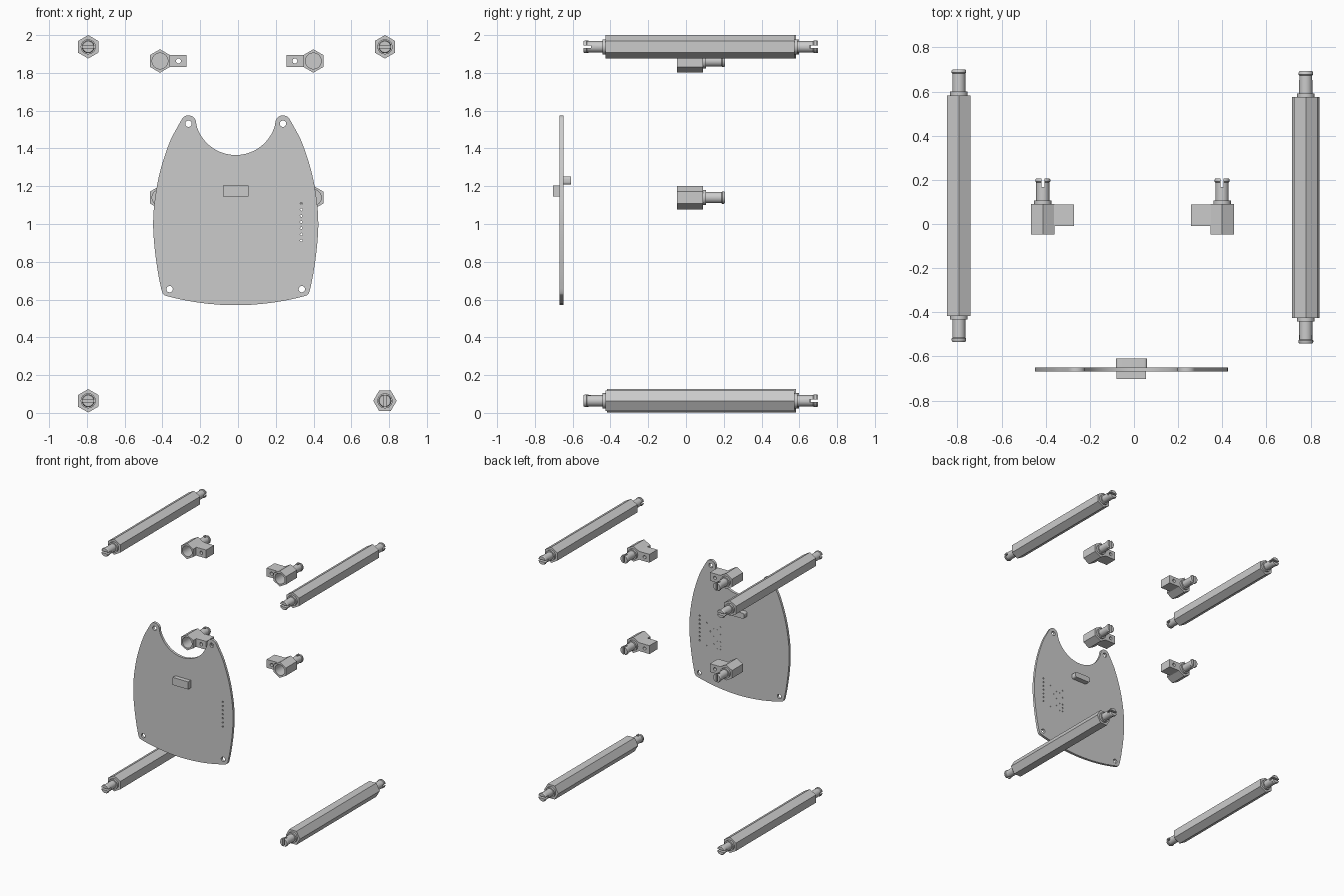
import bpy, bmesh, math, random
from mathutils import Vector

if "Cube" in bpy.data.objects:
    bpy.data.objects.remove(bpy.data.objects["Cube"])

random.seed(4)


def finish(bm, name):
    bmesh.ops.recalc_face_normals(bm, faces=bm.faces[:])
    me = bpy.data.meshes.new(name)
    bm.to_mesh(me)
    bm.free()
    ob = bpy.data.objects.new(name, me)
    bpy.context.collection.objects.link(ob)
    return ob


def add_prism(bm, pts, y0, y1):
    """Extrude an x-z outline along y."""
    f = bm.faces.new([bm.verts.new((x, y0, z)) for x, z in pts])
    ext = bmesh.ops.extrude_face_region(bm, geom=[f])
    vs = [v for v in ext["geom"] if isinstance(v, bmesh.types.BMVert)]
    bmesh.ops.translate(bm, verts=vs, vec=(0, y1 - y0, 0))


def ring(x, z, r, n=24, start=0.0):
    return [(x + r * math.cos(start + i * math.tau / n),
             z + r * math.sin(start + i * math.tau / n)) for i in range(n)]


def rect(x0, x1, z0, z1):
    return [(x0, z0), (x1, z0), (x1, z1), (x0, z1)]


def prism(name, pts, y0, y1):
    bm = bmesh.new()
    add_prism(bm, pts, y0, y1)
    return finish(bm, name)


def cut(ob, prisms):
    """Subtract a list of (outline, y0, y1) prisms and bake the result."""
    bm = bmesh.new()
    for p in prisms:
        add_prism(bm, *p)
    cutter = finish(bm, "cutter")
    cutter.hide_render = True
    m = ob.modifiers.new("cut", 'BOOLEAN')
    m.operation, m.solver, m.object = 'DIFFERENCE', 'EXACT', cutter
    dg = bpy.context.evaluated_depsgraph_get()
    me = bpy.data.meshes.new_from_object(ob.evaluated_get(dg))
    ob.modifiers.clear()
    ob.data = me
    bpy.data.objects.remove(cutter)


def pin(name, x, y, z, d, vertical_slot):
    """Lathed snap pin starting at y, pointing along d, with a slotted tip."""
    prof = [(.040, 0), (.040, .016), (.030, .016), (.030, .098),
            (.034, .102), (.034, .110), (.030, .117)]
    bm = bmesh.new()
    rows = [[bm.verts.new((px, y + d * h, pz)) for px, pz in ring(x, z, r)]
            for r, h in prof]
    for a, b in zip(rows, rows[1:]):
        for i in range(24):
            j = (i + 1) % 24
            bm.faces.new((a[i], a[j], b[j], b[i]))
    bm.faces.new(rows[0])
    bm.faces.new(rows[-1])
    ob = finish(bm, name)
    w, l = (.007, .05) if vertical_slot else (.05, .007)
    ya, yb = sorted((y + d * .078, y + d * .14))
    cut(ob, [(rect(x - w, x + w, z - l, z + l), ya, yb)])


# Four long hexagonal spacers with pins on both ends
for name, x, z, dy, turned in [("upper_left", -.793, 1.938, .004, False),
                               ("upper_right", .778, 1.938, -.004, False),
                               ("lower_left", -.793, .064, .004, False),
                               ("lower_right", .778, .064, -.004, True)]:
    start = 0 if turned else math.pi / 6
    prism(f"{name}_spacer", ring(x, z, .062, 6, start), -.421 + dy, .579 + dy)
    pin(f"{name}_front_pin", x, -.421 + dy, z, -1, turned)
    pin(f"{name}_back_pin", x, .579 + dy, z, 1, False)

# Four short hexagonal brackets: socket, side arm and pin
for level, z in (("upper", 1.863), ("lower", 1.14)):
    for side, x, s in (("left", -.413, 1), ("right", .399, -1)):
        n = f"{level}_{side}"
        body = prism(f"{n}_bracket", ring(x, z, .062, 6, math.pi / 6), -.047, .09)
        cut(body, [(ring(x, z, .042), -.1, .06)])
        xa, xb = sorted((x + s * .046, x + s * .141))
        arm = prism(f"{n}_bracket_arm", rect(xa, xb, z - .033, z + .033), -.01, .089)
        cut(arm, [(ring(x + s * .098, z, .013, 16), -.1, .2)])
        pin(f"{n}_bracket_pin", x, .09, z, 1, True)

# Curved plate: half outline from neck centre to bottom centre, mirrored
CX = -.012


def smooth(points, steps=8):
    """Catmull-Rom through the points."""
    p = [Vector(q) for q in points]
    p = [2 * p[0] - p[1]] + p + [2 * p[-1] - p[-2]]
    out = []
    for a, b, c, d in zip(p, p[1:], p[2:], p[3:]):
        for i in range(steps):
            t = i / steps
            out.append(.5 * (2 * b + (c - a) * t + (2 * a - 5 * b + 4 * c - d) * t * t
                             + (3 * b - a - 3 * c + d) * t ** 3))
    return [tuple(v) for v in out] + [tuple(p[-2])]


neck = [(.216 * math.sin(a), 1.581 - .216 * math.cos(a))
        for a in (math.radians(i * 5) for i in range(16))]
ear = [(.25 + .041 * math.cos(a), 1.534 + .041 * math.sin(a))
       for a in (math.radians(170 - i * 12) for i in range(13))]
flank = smooth([(.308, 1.515), (.351, 1.43), (.400, 1.28), (.428, 1.13), (.437, 1.0),
                (.429, .87), (.411, .74), (.394, .655)])
corner = smooth([(.390, .641), (.382, .626), (.364, .618)], 3)
base = [(x, .57 + .048 * (x / .364) ** 2) for x in (.32, .26, .2, .14, .08, .03)]
half = neck + ear + flank + corner + base
outline = ([(CX + x, z) for x, z in half] + [(CX, .57)]
           + [(CX - x, z) for x, z in reversed(half[1:])])
plate = prism("plate", outline, -.669, -.649)

# Mounting holes, row of small holes, shallow pits on the back
holes = [(ring(CX + s * x, z, .017, 20), -.8, -.5)
         for s in (-1, 1) for x, z in ((.25, 1.531), (.35, .655))]
holes += [(ring(.335, .913 + i * .0325, .006, 10), -.8, -.5) for i in range(7)]
spots = random.sample([(i, j) for i in range(5) for j in range(7)], 14)
holes += [(ring(.15 + i * .03, .89 + j * .03, .005, 8), -.653, -.6) for i, j in spots]
cut(plate, holes)

# Blocks on the front and back of the plate
prism("front_block", rect(-.08, .055, 1.145, 1.205), -.703, -.668)
rounded = [(cx + .014 * math.cos(a), cz + .014 * math.sin(a))
           for cx, cz, q in ((.046, 1.238, 0), (-.068, 1.238, 1),
                             (-.068, 1.222, 2), (.046, 1.222, 3))
           for a in (math.pi / 2 * (q + k / 5) for k in range(6))]
prism("back_block", rounded, -.65, -.608)

# Smooth the round surfaces, keep edges sharp
for ob in bpy.context.collection.objects:
    ob.select_set(True)
    bpy.context.view_layer.objects.active = ob
bpy.ops.object.shade_smooth_by_angle(angle=math.radians(30))
